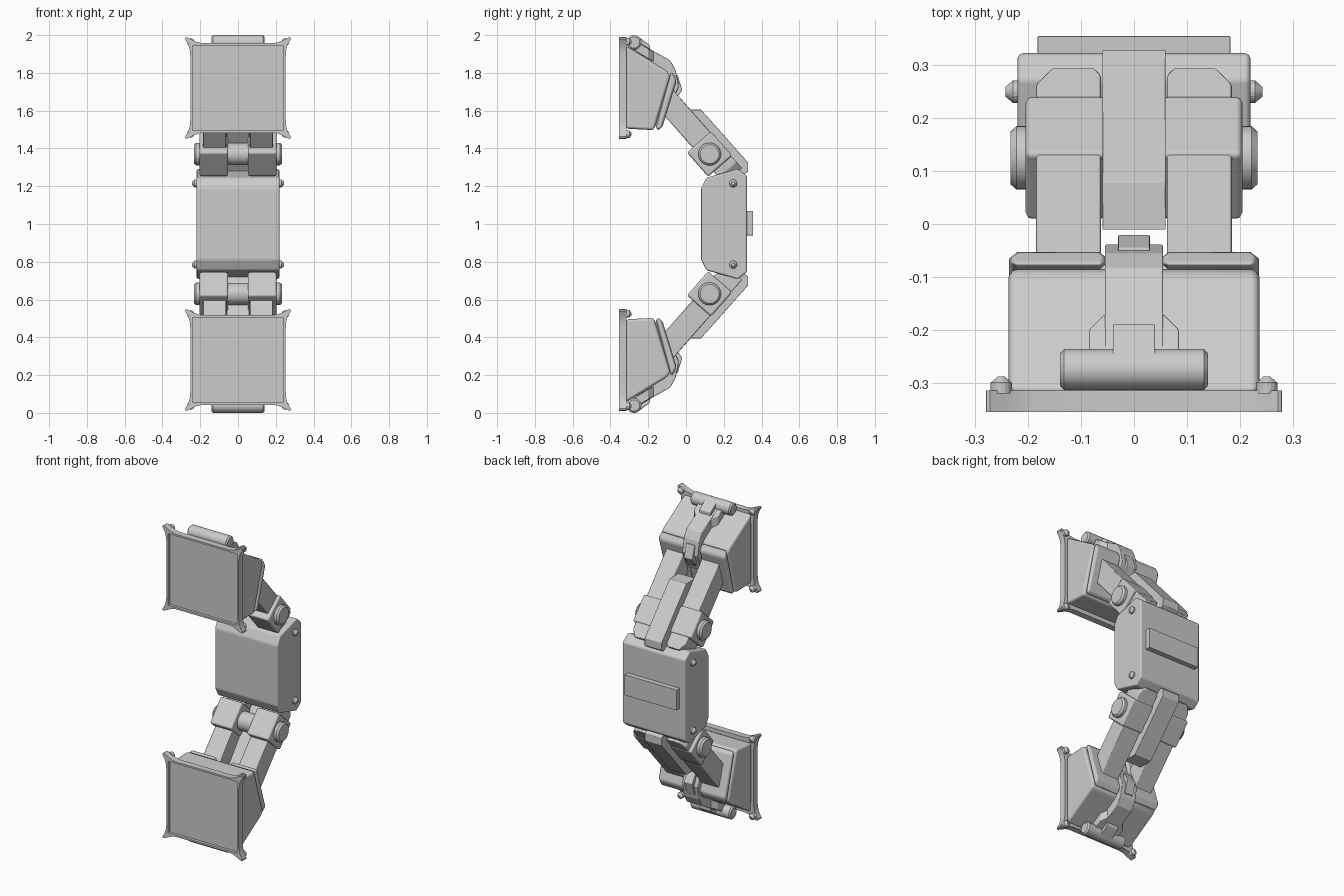
import bpy
import bmesh
import math
from mathutils import Vector

if "Cube" in bpy.data.objects:
    bpy.data.objects.remove(bpy.data.objects["Cube"])

MID = 1.0  # height of the mirror plane between upper and lower halves

# Slanted arm frame: U runs down along the arm, N points outwards
JOINT = Vector((0.125, 1.37))
U, N = Vector((0.66, -0.75)), Vector((0.75, 0.66))

grey = bpy.data.materials.new("plain_grey")
grey.use_nodes = True
COLOR = (0.6, 0.6, 0.6, 1)
grey.diffuse_color = COLOR
grey.node_tree.nodes["Principled BSDF"].inputs["Base Color"].default_value = COLOR


def finish(name, bm, bevel, mirror, segments=2):
    """Turn a bmesh into an object, bevel it and mirror it about the centre."""
    bmesh.ops.remove_doubles(bm, verts=bm.verts, dist=0.0001)
    bmesh.ops.recalc_face_normals(bm, faces=bm.faces)
    mesh = bpy.data.meshes.new(name)
    bm.to_mesh(mesh)
    bm.free()
    obj = bpy.data.objects.new(name, mesh)
    bpy.context.collection.objects.link(obj)
    obj.location.z = MID
    mesh.materials.append(grey)
    if bevel:
        mod = obj.modifiers.new("bevel", "BEVEL")
        mod.width, mod.segments = bevel, segments
        mod.limit_method, mod.angle_limit = "ANGLE", math.radians(15)
        mod.harden_normals = True
    if mirror:
        mod = obj.modifiers.new("mirror", "MIRROR")
        mod.use_axis = ["X" in mirror, False, "Z" in mirror]
        mod.use_mirror_merge = False
    bpy.ops.object.select_all(action="DESELECT")
    obj.select_set(True)
    bpy.context.view_layer.objects.active = obj
    bpy.ops.object.shade_smooth_by_angle(angle=math.radians(20))


def bridge(bm, rings):
    """Join equal vertex rings with quads and close both ends."""
    for one, two in zip(rings, rings[1:]):
        for i in range(len(one)):
            j = (i + 1) % len(one)
            bm.faces.new((one[i], one[j], two[j], two[i]))
    bm.faces.new(rings[0])
    bm.faces.new(rings[-1])


def along_x(p, d):
    return (d, p[0], p[1] - MID)


def along_y(p, d):
    return (p[0], d, p[1] - MID)


def along_arm(p, d):
    """Outline of (x, u) pairs, extruded outwards from the arm."""
    y, z = JOINT + U * p[1] + N * d
    return (p[0], y, z - MID)


def on_slope(p, d):
    """Outline of (x, y) pairs, laid parallel to the sloping pad top."""
    return (p[0], p[1], d - 0.6 * p[1] - MID)


def prism(name, outline, lo, hi, bevel=0.0, mirror="Z", place=along_x, segments=2):
    bm = bmesh.new()
    bridge(bm, [[bm.verts.new(place(p, d)) for p in outline] for d in (lo, hi)])
    finish(name, bm, bevel, mirror, segments)


def lathe(name, rings, centre, axis="x", mirror="XZ", sides=32):
    """Solid of revolution from (offset, radius) rings along x or y."""
    bm = bmesh.new()
    loops = []
    for d, r in rings:
        loop = []
        for i in range(sides):
            t = math.tau * i / sides
            a, b = r * math.cos(t), r * math.sin(t)
            local = Vector((d, a, b)) if axis == "x" else Vector((a, d, b))
            loop.append(bm.verts.new(local + Vector(centre) - Vector((0, 0, MID))))
        loops.append(loop)
    bridge(bm, loops)
    finish(name, bm, 0, mirror)


# Central block with its back plate and side bolts
half = [(0.08, 1.19), (0.108, 1.245), (0.275, 1.292), (0.323, 1.255)]
block = half + [(y, 2 * MID - z) for y, z in reversed(half)]
prism("central_block", block, -0.22, 0.22, 0.01, "")
prism("back_plate", [(0.31, 0.94), (0.31, 1.07), (0.355, 1.07), (0.355, 0.94)],
      -0.182, 0.182, 0.002, "")
lathe("block_bolt", [(0.21, 0.021), (0.229, 0.021), (0.243, 0.009)],
      (0, 0.25, 1.215), sides=16)

# Centre bar and the barrel between the joints
prism("centre_bar", [(-0.012, 1.605), (0.08, 1.605), (0.329, 1.325), (0.329, 1.278),
                     (0.29, 1.25), (0.25, 1.265)], -0.06, 0.06, 0.002, segments=1)
lathe("joint_barrel", [(-0.06, 0.058), (0.06, 0.058)], (0, *JOINT), mirror="Z")

# Paired arms with cut outer corners, joint housings and round caps
arm = [(0.062, -0.42), (0.185, -0.42), (0.185, 0.125), (0.155, 0.17),
       (0.075, 0.17), (0.062, 0.15)]
prism("side_arm", arm, -0.045, 0.08, 0.005, "XZ", along_arm, 1)
housing = [(0.052, -0.085), (0.205, -0.085), (0.205, 0.085), (0.052, 0.085)]
prism("joint_housing", housing, -0.085, 0.085, 0.012, "XZ", along_arm)
lathe("joint_cap", [(0.19, 0.06), (0.222, 0.06), (0.233, 0.05)], (0, *JOINT))

# Pad plate with four flared corners and a sunken front inside a thin rim
PAD_Z = 1.72
flare = [(0.252, 0.16), (0.255, 0.2), (0.263, 0.23), (0.28, 0.258), (0.279, 0.266),
         (0.272, 0.269), (0.248, 0.258), (0.217, 0.243), (0.185, 0.237)]
quarters = [(1, 1, 1), (-1, 1, -1), (-1, -1, 1), (1, -1, -1)]
outer, inner = [], []
for sx, sz, step in quarters:
    for x, z in flare[::step]:
        outer.append((sx * x, PAD_Z + sz * z))
        inner.append((sx * min(x, 0.241), PAD_Z + sz * min(z, 0.226)))
bm = bmesh.new()
bridge(bm, [[bm.verts.new(along_y(p, d)) for p in ring] for ring, d in
            ((outer, -0.315), (outer, -0.355), (inner, -0.355), (inner, -0.338))])
finish("pad_plate", bm, 0, "Z")
for name, dz in (("pad_bolt_outer", 0.244), ("pad_bolt_inner", -0.244)):
    lathe(name, [(-0.32, 0.02), (-0.3, 0.02), (-0.288, 0.006)],
          (0.251, 0, PAD_Z + dz), "y", sides=16)

# Wedge shaped pad body and its slanted two-part cover
prism("pad_body", [(-0.32, 1.505), (-0.17, 1.497), (-0.083, 1.785), (-0.1, 1.81),
                   (-0.32, 1.945)], -0.237, 0.237, 0.016)
prism("pad_neck", [(-0.18, 1.52), (-0.15, 1.52), (-0.07, 1.77), (-0.11, 1.79)],
      -0.215, 0.215)
prism("pad_cover", [(-0.163, 1.495), (-0.128, 1.503), (-0.048, 1.762), (-0.078, 1.812)],
      0.05, 0.236, 0.016, "XZ", segments=1)

# Strap over the pad, wide near the roller, with a short tongue
prism("strap", [(-0.25, 1.96), (-0.083, 1.865), (-0.055, 1.815), (-0.038, 1.73),
                (-0.085, 1.62), (-0.13, 1.66), (-0.13, 1.78), (-0.27, 1.88)],
      -0.055, 0.055, 0.003, segments=1)
flange = [(-0.085, -0.27), (0.085, -0.27), (0.085, -0.2), (0.055, -0.17),
          (-0.055, -0.17), (-0.085, -0.2)]
prism("strap_flange", flange, 1.755, 1.809, 0.003, "Z", on_slope, 1)
prism("roller_bracket", [(-0.28, 1.995), (-0.25, 1.99), (-0.19, 1.945), (-0.19, 1.88),
                         (-0.28, 1.92)], -0.04, 0.04, 0.003)
prism("strap_tongue", [(-0.07, 1.79), (-0.045, 1.79), (-0.02, 1.71), (-0.06, 1.65)],
      -0.03, 0.03, 0.003)

# Clamp roller across the end of the pad
lathe("clamp_roller", [(-0.14, 0.03), (-0.132, 0.039), (0.132, 0.039), (0.14, 0.03)],
      (0, -0.275, 1.961), mirror="Z")
